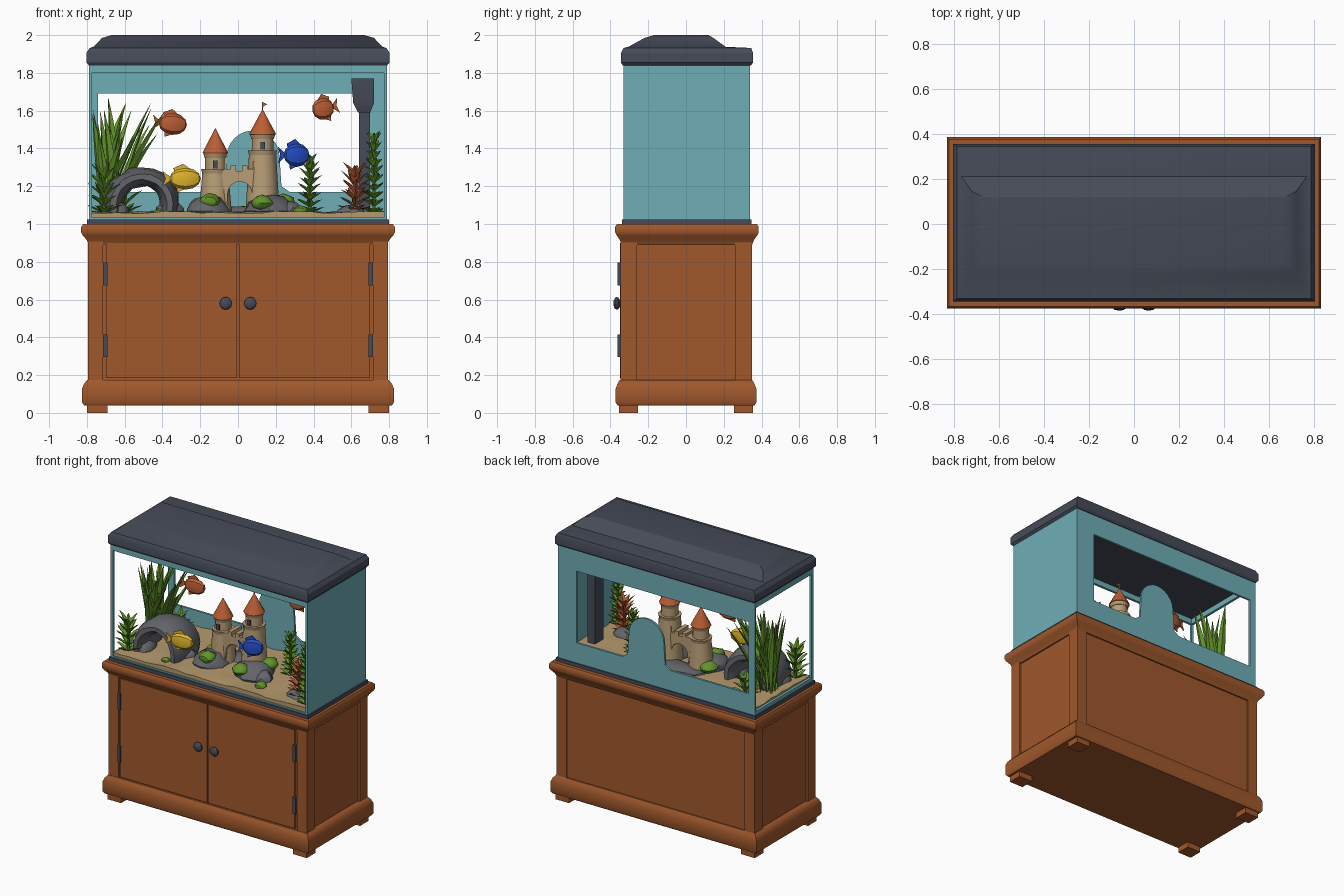
import bpy, bmesh, math, random
from mathutils import Vector, Matrix

if "Cube" in bpy.data.objects:
    bpy.data.objects.remove(bpy.data.objects["Cube"])

random.seed(4)


def colour(name, r, g, b):
    m = bpy.data.materials.new(name)
    lin = [((c / 255 + 0.055) / 1.055) ** 2.4 for c in (r, g, b)]
    m.diffuse_color = (*lin, 1)
    m.use_nodes = True
    m.node_tree.nodes["Principled BSDF"].inputs["Base Color"].default_value = m.diffuse_color
    return m


WOOD = colour("wood", 160, 88, 44)
SLATE = colour("dark slate", 70, 75, 88)
TEAL = colour("teal glass", 110, 174, 182)
SAND = colour("sand", 182, 154, 110)
ROCK = colour("grey rock", 100, 101, 106)
STONE = colour("castle stone", 184, 158, 118)
ORANGE = colour("orange", 188, 94, 52)
GREEN = colour("leaf green", 98, 148, 42)
YELLOW = colour("yellow", 226, 182, 44)
BLUE = colour("blue", 36, 78, 200)


def finish(bm, name, mat, angle=35, normals=True):
    if normals:
        bmesh.ops.recalc_face_normals(bm, faces=bm.faces)
    me = bpy.data.meshes.new(name)
    bm.to_mesh(me)
    bm.free()
    me.materials.append(mat)
    if angle:
        me.polygons.foreach_set("use_smooth", [True] * len(me.polygons))
        me.set_sharp_from_angle(angle=math.radians(angle))
    ob = bpy.data.objects.new(name, me)
    bpy.context.collection.objects.link(ob)
    return ob


def loft(name, rings, mat, angle=35):
    """Stack of rectangles (x0, x1, y0, y1, z) joined into a solid."""
    bm = bmesh.new()
    loops = [[bm.verts.new(p) for p in ((a, c, z), (b, c, z), (b, d, z), (a, d, z))] for a, b, c, d, z in rings]
    for lo, hi in zip(loops, loops[1:]):
        for i in range(4):
            bm.faces.new((lo[i], lo[(i + 1) % 4], hi[(i + 1) % 4], hi[i]))
    bm.faces.new(loops[0][::-1])
    bm.faces.new(loops[-1])
    return finish(bm, name, mat, angle)


def box(name, x0, x1, y0, y1, z0, z1, mat):
    return loft(name, [(x0, x1, y0, y1, z0), (x0, x1, y0, y1, z1)], mat)


def prism(name, pts, y0, y1, mat):
    """Outline in x, z pushed along y."""
    bm = bmesh.new()
    f = bm.faces.new([bm.verts.new((x, y0, z)) for x, z in pts])
    ext = bmesh.ops.extrude_face_region(bm, geom=[f])["geom"]
    for v in ext:
        if isinstance(v, bmesh.types.BMVert):
            v.co.y = y1
    return finish(bm, name, mat)


def cone(name, x, y, z0, z1, r0, r1, mat, seg=12):
    bm = bmesh.new()
    bmesh.ops.create_cone(bm, cap_ends=True, segments=seg, radius1=r0, radius2=r1, depth=z1 - z0,
                          matrix=Matrix.Translation((x, y, (z0 + z1) / 2)))
    return finish(bm, name, mat)


def boulder(name, x, y, z, sx, sy, sz, mat):
    bm = bmesh.new()
    bmesh.ops.create_icosphere(bm, subdivisions=2, radius=1)
    for v in bm.verts:
        k = random.uniform(0.88, 1.08)
        v.co = Vector((x + v.co.x * sx * k, y + v.co.y * sy * k, z + v.co.z * sz * k))
    return finish(bm, name, mat)


def arc(cx, cz, r, a0, a1, n):
    return [(cx + r * math.cos(math.radians(a0 + (a1 - a0) * i / n)),
             cz + r * math.sin(math.radians(a0 + (a1 - a0) * i / n))) for i in range(n + 1)]


# Cabinet: body, corner posts, plinth, top moulding, feet
box("cabinet_body", -0.78, 0.78, -0.335, 0.34, 0.06, 0.97, WOOD)
for sx in (-1, 1):
    a, b = sorted((sx * 0.715, sx * 0.795))
    box("front_post", a, b, -0.347, -0.26, 0.15, 0.93, WOOD)
    box("back_post", a, b, 0.26, 0.35, 0.15, 0.93, WOOD)
    for y in (-0.355, 0.255):
        a2, b2 = sorted((sx * 0.69, sx * 0.8))
        box("foot", a2, b2, y, y + 0.1, 0, 0.06, WOOD)


def ring(x, y, z, dy=0.005):
    return (-x, x, -y + dy, y + dy, z)


loft("plinth", [ring(0.815, 0.362, 0.04, 0), ring(0.825, 0.372, 0.055, 0), ring(0.825, 0.372, 0.13, 0),
                ring(0.815, 0.362, 0.155, 0), ring(0.797, 0.35, 0.175, 0)], WOOD, 50)
loft("top_moulding", [ring(0.79, 0.345, 0.89), ring(0.8, 0.355, 0.915), ring(0.822, 0.372, 0.94),
                      ring(0.83, 0.38, 0.955), ring(0.83, 0.38, 0.985), ring(0.82, 0.37, 1.0)], WOOD, 50)

# Doors with knobs and hinges
for sx in (-1, 1):
    a, b = sorted((sx * 0.004, sx * 0.7))
    loft("door", [(a, b, -0.35, -0.33, 0.185), (a, b, -0.35, -0.33, 0.9)], WOOD)
    bm = bmesh.new()
    bmesh.ops.create_uvsphere(bm, u_segments=10, v_segments=6, radius=0.034,
                              matrix=Matrix.Translation((sx * 0.065, -0.366, 0.58)) @ Matrix.Diagonal((1, 0.55, 1, 1)))
    finish(bm, "knob", SLATE)
    for z in (0.355, 0.735):
        box("hinge", sx * 0.703 - 0.011, sx * 0.703 + 0.011, -0.362, -0.34, z - 0.06, z + 0.06, SLATE)

# Tank: rim, open front and left frames, solid right pane
box("tank_rim", -0.8, 0.8, -0.338, 0.348, 0.99, 1.025, SLATE)
box("right_pane", 0.772, 0.79, -0.33, 0.34, 1.02, 1.85, TEAL)
box("front_left_post", -0.79, -0.772, -0.33, -0.312, 1.02, 1.85, TEAL)
box("front_top_rail", -0.79, 0.79, -0.33, -0.312, 1.8, 1.85, TEAL)
box("left_top_rail", -0.79, -0.772, -0.33, 0.34, 1.8, 1.85, TEAL)
box("left_bottom_rail", -0.79, -0.772, -0.33, 0.34, 1.02, 1.05, TEAL)
box("front_bottom_rail", -0.79, 0.79, -0.33, -0.318, 1.02, 1.035, TEAL)

# Back pane with a large opening and an arched tab
Y0, Y1 = 0.325, 0.34
box("back_bottom", -0.79, 0.79, Y0, Y1, 1.02, 1.17, TEAL)
box("back_top", -0.79, 0.79, Y0, Y1, 1.69, 1.85, TEAL)
box("back_left", -0.79, -0.74, Y0, Y1, 1.17, 1.69, TEAL)
box("back_right", 0.64, 0.79, Y0, Y1, 1.17, 1.69, TEAL)
prism("back_arch", [(-0.12, 1.165), (-0.07, 1.2)] + arc(0.08, 1.355, 0.14, 180, 0, 12) + [(0.23, 1.2), (0.28, 1.165)],
      Y0, Y1, TEAL)
box("ceiling_back", -0.78, 0.78, 0.2, 0.33, 1.825, 1.845, TEAL)

# Lid with a raised, sloped centre
loft("lid", [(-0.79, 0.79, -0.335, 0.345, 1.84), (-0.803, 0.803, -0.345, 0.355, 1.855),
             (-0.803, 0.803, -0.345, 0.355, 1.905), (-0.785, 0.785, -0.33, 0.345, 1.932),
             (-0.765, 0.765, -0.305, 0.21, 1.938), (-0.72, 0.72, -0.22, 0.145, 1.985),
             (-0.67, 0.67, -0.17, 0.12, 2.0)], SLATE, 30)

# Sand bed
bm = bmesh.new()
bmesh.ops.create_grid(bm, x_segments=24, y_segments=10, size=1)
for v in bm.verts:
    v.co = Vector((v.co.x * 0.772, v.co.y * 0.322, 1.055 + random.uniform(0, 0.014)))
rim = [e for e in bm.edges if e.is_boundary]
for g in bmesh.ops.extrude_edge_only(bm, edges=rim)["geom"]:
    if isinstance(g, bmesh.types.BMVert):
        g.co.z = 1.02
finish(bm, "sand_bed", SAND, 60)

# Filter hanging at the right
loft("filter_head", [(0.635, 0.7, 0.02, 0.15, 1.59), (0.61, 0.72, 0.0, 0.17, 1.64), (0.6, 0.72, 0.0, 0.17, 1.77)], SLATE)
box("filter_tube", 0.64, 0.7, 0.03, 0.13, 1.08, 1.6, SLATE)

# Rock cave arch
bm = bmesh.new()
loops = []
for i in range(13):
    a = math.pi * (-0.08 + 1.16 * i / 12)
    c, s = math.cos(a), math.sin(a)
    w = 0.13 + 0.025 * abs(c)
    lp = []
    for j in range(10):
        t = 2 * math.pi * j / 10
        r = 0.135 + 0.046 * math.cos(t) * random.uniform(0.85, 1.1)
        lp.append(bm.verts.new((-0.51 + r * c * 1.12, -0.09 + w * math.sin(t), 1.1 + r * s * 1.12)))
    loops.append(lp)
for p, q in zip(loops, loops[1:]):
    for j in range(10):
        bm.faces.new((p[j], p[(j + 1) % 10], q[(j + 1) % 10], q[j]))
finish(bm, "cave_arch", ROCK)

# Boulders and moss mounds (x, y, z, sizes)
for x, y, z, a, b, c in ((-0.16, -0.07, 1.07, 0.12, 0.13, 0.08), (0.17, -0.06, 1.07, 0.14, 0.14, 0.09),
                         (0.27, -0.1, 1.06, 0.07, 0.07, 0.06), (-0.36, -0.08, 1.05, 0.08, 0.09, 0.07),
                         (0.6, -0.16, 1.05, 0.09, 0.09, 0.05), (-0.65, -0.14, 1.05, 0.08, 0.1, 0.07),
                         (0.02, 0.08, 1.05, 0.24, 0.1, 0.05)):
    boulder("boulder", x, y, z, a, b, c, ROCK)
for x, y, z, a in ((-0.15, -0.13, 1.12, 0.06), (0.13, -0.15, 1.11, 0.06), (0.33, -0.21, 1.07, 0.04),
                   (0.24, 0.02, 1.12, 0.06), (-0.2, 0.03, 1.1, 0.06), (-0.42, -0.23, 1.06, 0.03)):
    boulder("moss", x, y, z, a, a, a * 0.7, GREEN)

# Castle: gate wall, two round towers, battlements, roofs, flag
prism("castle_wall", [(-0.15, 1.06), (-0.06, 1.06)] + arc(0.01, 1.16, 0.065, 180, 0, 8) + [(0.08, 1.06), (0.16, 1.06),
      (0.16, 1.33), (0.08, 1.33), (0.08, 1.29), (0.05, 1.29), (0.05, 1.31), (0.02, 1.31), (0.02, 1.28),
      (-0.01, 1.28), (-0.01, 1.31), (-0.04, 1.31), (-0.04, 1.29), (-0.15, 1.29)], -0.06, 0.06, STONE)
for x, r, zb, z in ((-0.12, 0.057, 1.27, 1.38), (0.13, 0.06, 1.37, 1.48)):
    cone("tower_base", x, 0, 1.06, zb, r + 0.03, r + 0.012, STONE)
    cone("tower", x, 0, 1.2, z, r, r - 0.004, STONE)
    cone("tower_ledge", x, 0, zb - 0.005, zb + 0.02, r + 0.012, r + 0.018, STONE)
    cone("battlement", x, 0, z - 0.03, z, r, r + 0.008, STONE)
    cone("roof", x, 0, z - 0.005, z + 0.125, r + 0.012, 0.002, ORANGE)
    box("tower_window", x - 0.012, x + 0.012, -r - 0.004, -r + 0.005, z - 0.085, z - 0.045, SLATE)
cone("flag_pole", 0.13, 0, 1.59, 1.645, 0.004, 0.004, STONE, 6)
prism("flag", [(0.13, 1.645), (0.155, 1.633), (0.13, 1.62)], -0.002, 0.002, ORANGE)


# Fish: faceted body, tail and fins
def fish(name, x, y, z, length, height, yaw, pitch, mat):
    bm = bmesh.new()
    bmesh.ops.create_uvsphere(bm, u_segments=8, v_segments=6, radius=0.5,
                              matrix=Matrix.Diagonal((length * 0.8, 0.06, height * 0.9, 1)) @ Matrix.Rotation(math.pi / 2, 4, "Y"))
    L, H = length / 2, height / 2
    for pts in (((-L * 0.6, 0), (-L * 1.15, H * 0.6), (-L, 0), (-L * 1.15, -H * 0.6)),
                ((L * 0.3, H * 0.75), (-L * 0.1, H * 1.2), (-L * 0.6, H * 0.85), (-L * 0.5, H * 0.4)),
                ((L * 0.1, -H * 0.8), (-L * 0.4, -H * 1.1), (-L * 0.45, -H * 0.5))):
        f = bm.faces.new([bm.verts.new((px, -0.004, pz)) for px, pz in pts])
        for g in bmesh.ops.extrude_face_region(bm, geom=[f])["geom"]:
            if isinstance(g, bmesh.types.BMVert):
                g.co.y = 0.004
    m = Matrix.Translation((x, y, z)) @ Matrix.Rotation(math.radians(yaw), 4, "Z") @ Matrix.Rotation(math.radians(pitch), 4, "Y")
    bmesh.ops.transform(bm, matrix=m, verts=bm.verts)
    finish(bm, name, mat, 25)


fish("orange_fish_left", -0.345, 0.0, 1.53, 0.19, 0.13, 10, 5, ORANGE)
fish("orange_fish_right", 0.45, 0.04, 1.61, 0.15, 0.13, 195, 12, ORANGE)
fish("yellow_fish", -0.28, -0.24, 1.24, 0.21, 0.13, 8, 0, YELLOW)
fish("blue_fish", 0.31, -0.27, 1.365, 0.18, 0.14, 20, 0, BLUE)


# Plants: folded tapering leaves that droop towards the tip
def leaf(bm, base, heading, tilt, length, width, droop):
    p, side = Vector(base), Vector((-math.sin(heading), math.cos(heading), 0))
    rows, n = [], 5
    for i, w in enumerate((0.25, 0.6, 1.0, 0.95, 0.6, 0.04)):
        t = tilt + droop * i / n
        d = Vector((math.cos(heading) * math.sin(t), math.sin(heading) * math.sin(t), math.cos(t)))
        fold = d.cross(side) * width * 0.15 * w
        row = [p - side * width * w / 2 + fold, p - fold, p + side * width * w / 2 + fold]
        for q in row:
            q.x, q.y = max(-0.795, min(0.768, q.x)), max(-0.31, min(0.318, q.y))
        rows.append([bm.verts.new(q) for q in row])
        p = p + d * length / n
    for a, b in zip(rows, rows[1:]):
        for j in (0, 1):
            bm.faces.new((a[j], a[j + 1], b[j + 1], b[j]))


bm = bmesh.new()
for i in range(30):
    h = random.choice((0, math.pi)) + random.uniform(-1.1, 1.1)
    right = math.cos(h) > 0
    leaf(bm, (-0.67 + random.uniform(-0.06, 0.05), 0.03 + random.uniform(-0.06, 0.06), 1.05), h,
         random.uniform(0.05, 0.45) if right else random.uniform(0, 0.15), random.uniform(0.4, 0.66), 0.055,
         random.uniform(0.1, 0.5) if right else 0.1)
finish(bm, "tall_plant", GREEN, 40, False)


def bush(name, x, y, height, spread, levels, mat):
    bm = bmesh.new()
    bmesh.ops.create_cone(bm, cap_ends=True, segments=6, radius1=0.01, radius2=0.005, depth=height * 0.9,
                          matrix=Matrix.Translation((x, y, 1.05 + height * 0.45)))
    for k in range(levels):
        f = k / levels
        for j in range(6):
            leaf(bm, (x, y, 1.05 + height * 0.85 * f), j * math.pi / 3 + k * 0.5 + random.uniform(-0.2, 0.2),
                 0.9 - 0.6 * f, spread * random.uniform(1.0, 1.4), 0.032, 0.5)
    finish(bm, name, mat, 40, False)


bush("small_plant_left", -0.71, -0.24, 0.25, 0.1, 5, GREEN)
bush("stem_plant_middle", 0.38, 0.06, 0.34, 0.07, 8, GREEN)
bush("stem_plant_right", 0.72, -0.25, 0.48, 0.065, 10, GREEN)
bush("red_plant", 0.62, -0.18, 0.25, 0.09, 6, ORANGE)
bush("low_plant_back", -0.6, 0.18, 0.15, 0.1, 3, GREEN)
